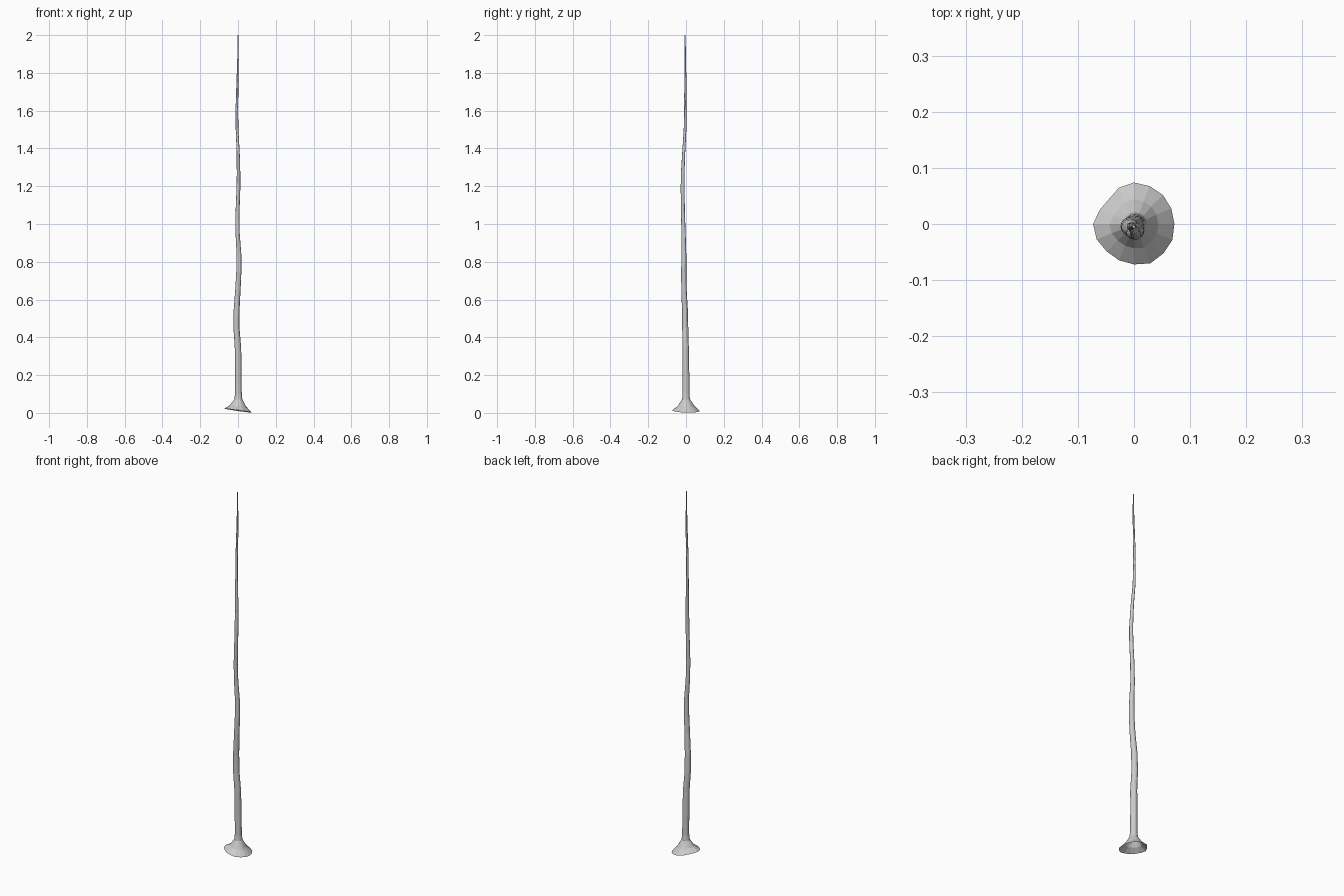
import bpy, bmesh, math

SIDES = 16
# stalk centreline and radius: z, x, y, r
PATH = [(0.072, 0.002, 0.0, 0.021), (0.10, 0.002, 0.0, 0.018), (0.20, 0.001, 0.0, 0.0175),
        (0.34, 0.0, -0.002, 0.017), (0.45, -0.008, -0.004, 0.016), (0.55, -0.007, -0.006, 0.0155),
        (0.66, 0.0, -0.011, 0.014), (0.76, 0.005, -0.012, 0.0135), (0.84, 0.005, -0.011, 0.0125),
        (0.95, -0.002, -0.013, 0.011), (1.05, -0.003, -0.016, 0.0105), (1.18, 0.002, -0.018, 0.01),
        (1.26, 0.003, -0.018, 0.0095), (1.38, 0.001, -0.012, 0.008), (1.50, -0.005, -0.005, 0.007),
        (1.62, -0.006, -0.004, 0.0065), (1.74, -0.003, -0.003, 0.0055), (1.87, 0.0, -0.004, 0.004),
        (2.0, 0.0, -0.005, 0.0025)]
# uneven rim radius around the flared foot
RIM = [.072, .072, .073, .073, .074, .070, .063, .066,
       .073, .072, .069, .070, .072, .076, .074, .074]

bm = bmesh.new()


def ring(fn):
    return [bm.verts.new(fn(k, 2 * math.pi * k / SIDES)) for k in range(SIDES)]


def rim_point(k, a):
    x, y = RIM[k] * math.cos(a), RIM[k] * math.sin(a)
    return (x, y, max(0.0, 0.012 - 0.14 * x - 0.03 * y))


def mid_point(k, a):
    x, y = 0.6 * RIM[k] * math.cos(a), 0.6 * RIM[k] * math.sin(a)
    return (x, y, 0.037 - 0.08 * x)


# open flared foot, then the wavering tapered stalk
rings = [ring(rim_point), ring(mid_point)]
for z, x, y, r in PATH:
    rings.append(ring(lambda k, a: (x + r * math.cos(a), y + r * math.sin(a), z)))
for lo, hi in zip(rings, rings[1:]):
    for k in range(SIDES):
        n = (k + 1) % SIDES
        bm.faces.new((lo[k], lo[n], hi[n], hi[k]))
bm.faces.new(rings[-1])

mesh = bpy.data.meshes.new("flared_stalk")
bm.to_mesh(mesh)
bm.free()
obj = bpy.data.objects.new("flared_stalk", mesh)
bpy.context.collection.objects.link(obj)
